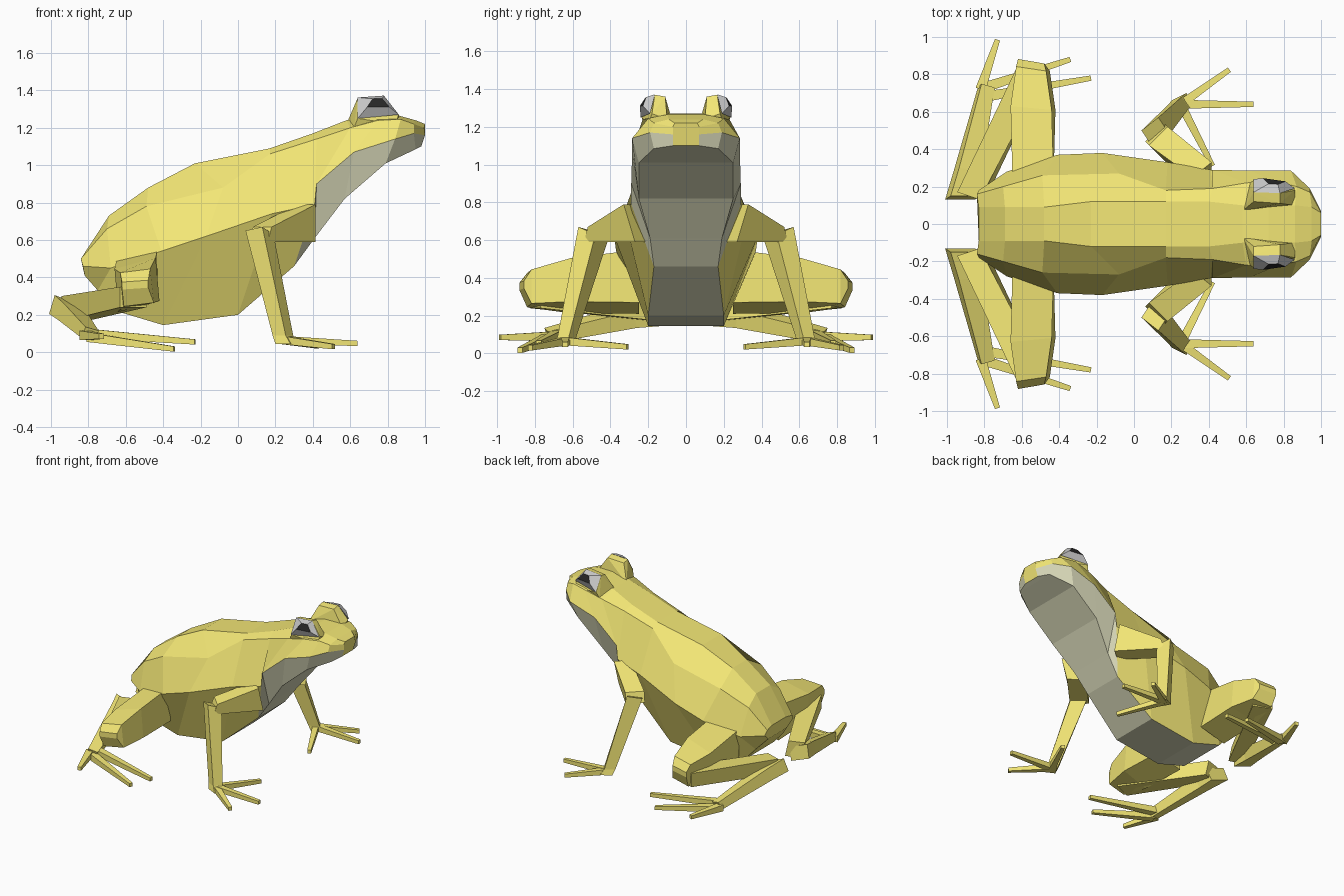
import bpy, bmesh
from mathutils import Vector as V


def mat(name, rgb):
    m = bpy.data.materials.new(name)
    m.diffuse_color = (*rgb, 1)
    return m


SKIN = mat("skin_yellow", (0.90, 0.80, 0.18))
BELLY = mat("belly_grey", (0.70, 0.70, 0.49))
EYE = mat("eye_grey", (0.75, 0.75, 0.75))
PUPIL = mat("pupil_black", (0.02, 0.02, 0.02))


def finish(bm, name, mats, mirror=True):
    bmesh.ops.recalc_face_normals(bm, faces=bm.faces)
    me = bpy.data.meshes.new(name)
    bm.to_mesh(me)
    bm.free()
    for m in mats:
        me.materials.append(m)
    ob = bpy.data.objects.new(name, me)
    bpy.context.collection.objects.link(ob)
    if mirror:
        md = ob.modifiers.new("mirror", 'MIRROR')
        md.use_axis = (False, True, False)
    return ob


def loft(bm, rings, material=lambda seg, side: 0):
    """Skin a list of closed rings and cap both ends."""
    vs = [[bm.verts.new(p) for p in r] for r in rings]
    n = len(rings[0])
    for i in range(len(vs) - 1):
        for k in range(n):
            j = (k + 1) % n
            f = bm.faces.new((vs[i][k], vs[i][j], vs[i + 1][j], vs[i + 1][k]))
            f.material_index = material(i, k)
    bm.faces.new(vs[0])
    bm.faces.new(vs[-1])


def limb(name, nodes):
    """Four-sided limb; each node is centre, half-vector a, half-vector b."""
    rings = []
    for c, a, b in nodes:
        c, a, b = V(c), V(a), V(b)
        rings.append((c + a + b, c - a + b, c - a - b, c + a - b))
    bm = bmesh.new()
    loft(bm, rings)
    return finish(bm, name, [SKIN])


def toe(name, start, tip, w0, w1):
    """Tapered four-sided toe."""
    d = V(tip) - V(start)
    side = d.cross(V((0, 0, 1))).normalized()
    up = V((0, 0, 1))
    limb(name, [(start, side * w0, up * w0 * 0.9), (tip, side * w1, up * w1)])


# Body: per section the top, upper side, widest and bottom points (x, y, z)
sections = [
    ((-.83, .09, .51), (-.84, .16, .50), (-.83, .18, .46), (-.82, .12, .41)),
    ((-.69, .09, .73), (-.70, .20, .66), (-.68, .28, .45), (-.75, .18, .33)),
    ((-.48, .09, .88), (-.49, .26, .78), (-.41, .37, .54), (-.65, .20, .22)),
    ((-.23, .12, 1.01), (-.08, .27, .88), (-.17, .38, .62), (-.40, .20, .145)),
    ((.17, .12, 1.09), (.17, .18, 1.06), (.18, .33, .74), (.00, .20, .20)),
    ((.40, .12, 1.17), (.42, .19, 1.14), (.41, .29, .79), (.30, .17, .46)),
    ((.58, .10, 1.24), (.60, .22, 1.20), (.42, .29, .90), (.41, .19, .61)),
    ((.72, .10, 1.27), (.75, .23, 1.24), (.62, .285, 1.07), (.57, .25, .82)),
    ((.86, .10, 1.265), (.87, .20, 1.245), (.84, .285, 1.14), (.79, .25, 1.01)),
    ((.95, .09, 1.24), (.94, .17, 1.22), (.94, .19, 1.17), (.95, .17, 1.085)),
    ((1.0, .06, 1.22), (.995, .07, 1.20), (1.0, .07, 1.16), (.98, .07, 1.10)),
]
rings = [list(s) + [(x, -y, z) for x, y, z in reversed(s)] for s in sections]
bm = bmesh.new()
loft(bm, rings, lambda seg, k: int((k == 3 and seg > 1) or (k in (2, 4) and seg > 4)))
finish(bm, "body", [SKIN, BELLY], mirror=False)

# Eye sockets: raised hoods
bm = bmesh.new()
for p in [(.58, .07, 1.22), (.62, .22, 1.20), (.64, .235, 1.25), (.86, .10, 1.24),
          (.86, .18, 1.27), (.64, .12, 1.35), (.64, .17, 1.36), (.78, .165, 1.37),
          (.78, .11, 1.36), (.84, .20, 1.22)]:
    bm.verts.new(p)
bmesh.ops.convex_hull(bm, input=bm.verts)
finish(bm, "eye_socket", [SKIN])

# Eyes: bevelled grey panel with a black pupil
outer = [(.64, .24, 1.25), (.64, .17, 1.362), (.78, .165, 1.372), (.86, .19, 1.27)]
inner = [(.69, .245, 1.31), (.72, .215, 1.355), (.77, .212, 1.357), (.81, .228, 1.31)]
bm = bmesh.new()
loft(bm, [outer, inner])
bm.faces.ensure_lookup_table()
bm.faces[-1].material_index = 1
finish(bm, "eye", [EYE, PUPIL])

# Front legs
limb("front_upper_arm", [
    ((.365, .26, .69), (.05, .04, 0), (0, .03, .10)),
    ((.12, .48, .63), (.05, .05, 0), (.01, -.01, .04))])
limb("front_forearm", [
    ((.115, .49, .64), (.045, .035, .01), (.03, -.045, -.02)),
    ((.24, .63, .09), (.035, .02, 0), (.02, -.03, 0)),
    ((.26, .645, .045), (.04, .02, 0), (.02, -.035, 0))])
for tip in [(.64, .64, .047), (.51, .825, .03), (.42, .31, .035)]:
    toe("front_toe", (.25, .64, .065), tip, .024, .014)

# Hind legs
limb("hind_thigh", [
    ((-.54, .25, .38), (.11, 0, .03), (0, 0, .14)),
    ((-.54, .62, .36), (.11, -.01, .03), (-.01, 0, .115)),
    ((-.54, .83, .345), (.08, -.012, .01), (-.01, 0, .09)),
    ((-.55, .87, .36), (.07, -.012, .005), (0, 0, .02))])
limb("hind_shin", [
    ((-.56, .80, .295), (.07, -.03, 0), (0, 0, .055)),
    ((-.87, .15, .235), (.06, -.02, 0), (-.015, 0, .065))])
limb("hind_heel_to_foot", [
    ((-.915, .14, .225), (.08, 0, -.03), (.015, .01, .05)),
    ((-.89, .28, .20), (.06, -.01, -.02), (.015, .01, .045)),
    ((-.79, .73, .095), (.035, -.01, -.01), (.01, .01, .03))])
for start, tip in [((-.82, .72, .09), (-.73, .985, .085)),
                   ((-.80, .73, .08), (-.34, .88, .017)),
                   ((-.80, .68, .10), (-.23, .78, .055))]:
    toe("hind_toe", start, tip, .028, .014)
